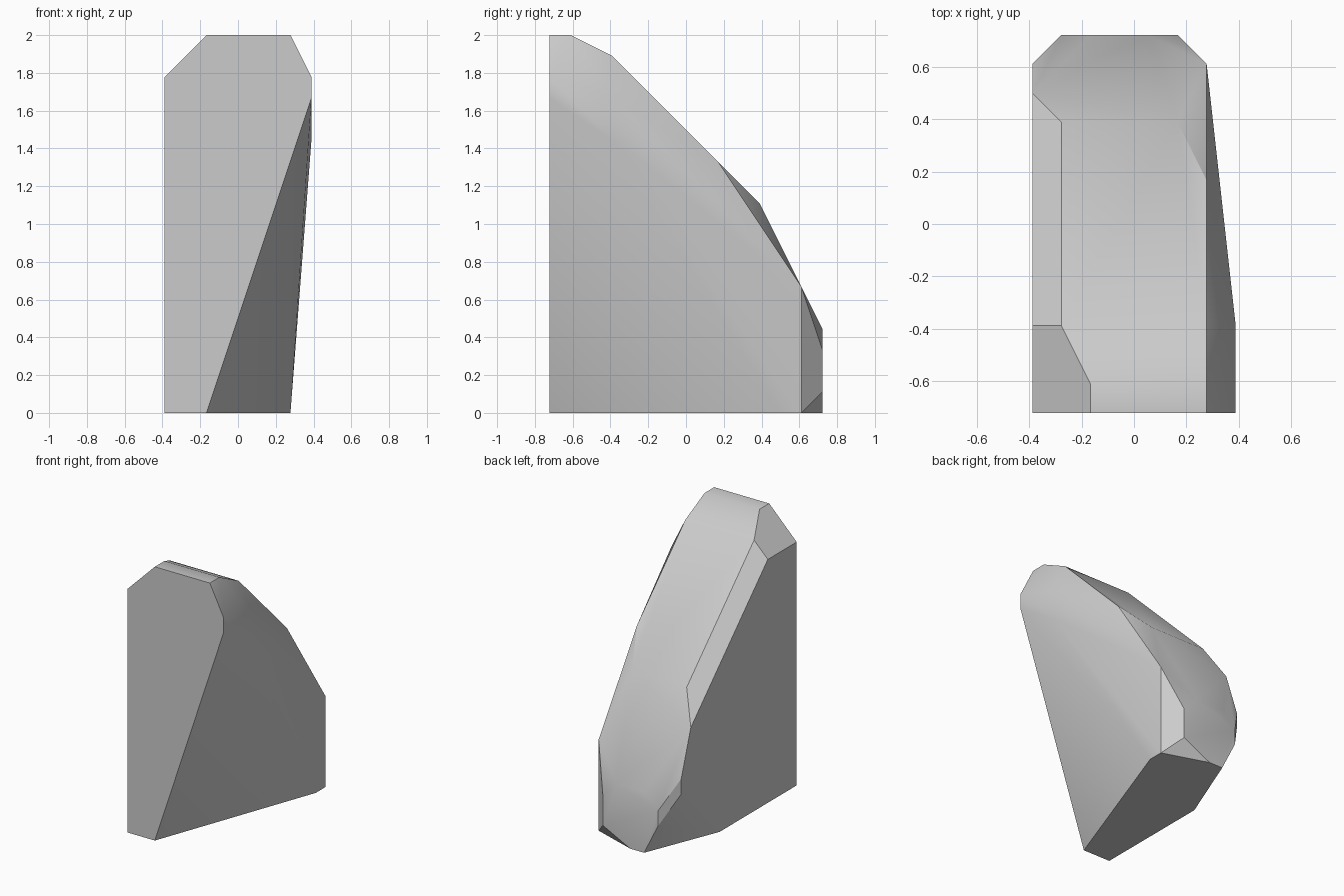
import bpy
import bmesh
import math

# Remove the default object
default_object = bpy.data.objects.get("Cube")
if default_object:
    bpy.data.objects.remove(default_object, do_unlink=True)

# The stone is cut on a regular lattice: half steps across, full steps upward
STEP = 1 / 9


def lattice_point(x, y, z):
    return (x * STEP / 2, y * STEP / 2, z * STEP)


def make_material(name, colour):
    material = bpy.data.materials.new(name)
    material.use_nodes = True
    material.diffuse_color = colour
    shader = next(n for n in material.node_tree.nodes if n.type == 'BSDF_PRINCIPLED')
    shader.inputs["Base Color"].default_value = colour
    shader.inputs["Roughness"].default_value = 0.9
    return material


def faceted_stone(name, corners, material):
    """Wrap the corner points in a tight convex skin with clean flat facets."""
    mesh = bpy.data.meshes.new(name)
    bm = bmesh.new()
    for corner in corners:
        bm.verts.new(lattice_point(*corner))
    hull = bmesh.ops.convex_hull(bm, input=bm.verts[:])
    unused = {item for key in ("geom_interior", "geom_unused") for item in hull[key]}
    loose = [v for v in unused if isinstance(v, bmesh.types.BMVert) and not v.link_faces]
    bmesh.ops.delete(bm, geom=loose, context='VERTS')
    bmesh.ops.dissolve_limit(bm, angle_limit=math.radians(0.5),
                             verts=bm.verts[:], edges=bm.edges[:])
    bmesh.ops.recalc_face_normals(bm, faces=bm.faces[:])
    bm.to_mesh(mesh)
    bm.free()
    mesh.materials.append(material)
    stone = bpy.data.objects.new(name, mesh)
    bpy.context.collection.objects.link(stone)
    return stone


# Flat upright front face, cut away low on its left
front_outline = [(x, -13, z) for x, z in
                 [(-7, 0), (-7, 16), (-3, 18), (5, 18), (7, 16), (7, 15), (-3, 0)]]

# Sloping crest: each row runs across the stone from its right to its left
crest_rows = [(-3, 5, -11, 18), (-5, 5, -7, 17), (-5, 3, 7, 10),
              (-5, 5, 11, 6), (-3, 1, 13, 4)]
crest = [(x, y, z) for right, left, y, z in crest_rows for x in (right, left)]
crest.append((5, 3, 12))

# Right flank with its chamfered back corner
right_flank = [(-7, -7, 16), (-7, 9, 8), (-7, 11, 5), (-7, 11, 4),
               (-5, 13, 3), (-5, 13, 2), (-7, 3, 0)]

# Left flank bulging out below the crest
left_flank = [(7, -7, 15), (7, -7, 13), (5, 9, 0), (5, 11, 0)]

# Back toe close to the ground
back_toe = [(3, 13, 3), (3, 13, 1), (-1, 13, 0), (-3, 13, 0)]

stone_grey = make_material("stone grey", (0.6, 0.6, 0.6, 1))
stone = faceted_stone("stone_block",
                      front_outline + crest + right_flank + left_flank + back_toe,
                      stone_grey)

# Soften the gentle folds, keep the hard cuts crisp
bpy.ops.object.select_all(action='DESELECT')
stone.select_set(True)
bpy.context.view_layer.objects.active = stone
bpy.ops.object.shade_smooth_by_angle(angle=math.radians(30))
